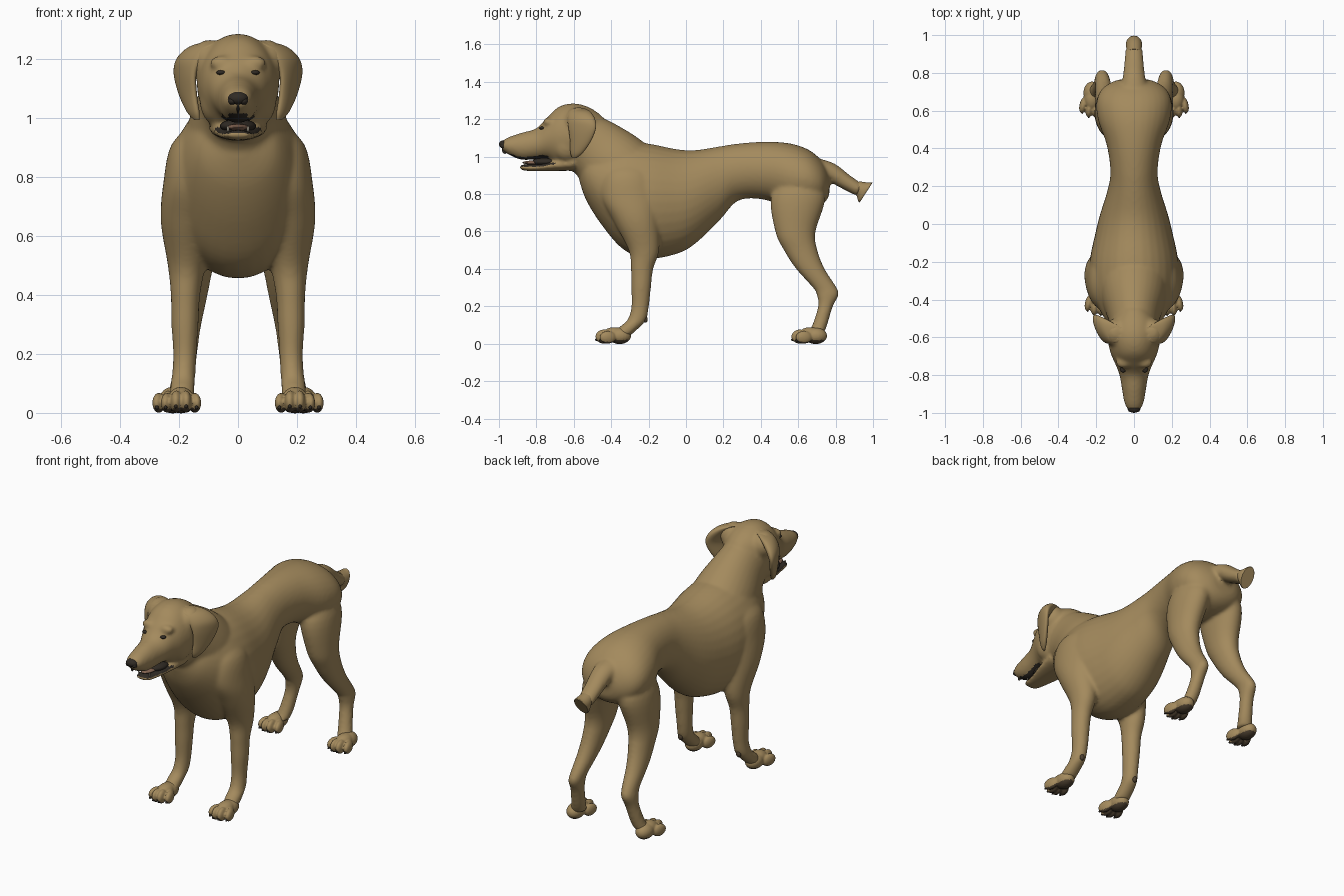
import bpy, bmesh, math
from mathutils import Vector, Matrix

cube = bpy.data.objects.get("Cube")
if cube:
    bpy.data.objects.remove(cube, do_unlink=True)


def material(name, rgb):
    mat = bpy.data.materials.new(name)
    mat.use_nodes = True
    mat.diffuse_color = (*rgb, 1)
    mat.node_tree.nodes["Principled BSDF"].inputs["Base Color"].default_value = (*rgb, 1)
    return mat


FUR = material("tan fur", (0.37, 0.255, 0.11))
DARK = material("dark skin", (0.03, 0.024, 0.018))
PAD = material("pad brown", (0.075, 0.052, 0.03))
TONGUE = material("tongue brown", (0.23, 0.13, 0.085))
TOOTH = material("tooth ivory", (0.6, 0.54, 0.42))
UP, BACK = Vector((0, 0, 1)), Vector((0, 1, 0))


def smooth_sections(sections, steps=5):
    """Catmull-Rom interpolation of whole cross-sections."""
    pts = [sections[0], *sections, sections[-1]]
    out = []
    for a, b, c, d in zip(pts, pts[1:], pts[2:], pts[3:]):
        for i in range(steps):
            t = i / steps
            out.append([q + t / 2 * (r - p + t * (2 * p - 5 * q + 4 * r - s + t * (3 * (q - r) + s - p)))
                        for p, q, r, s in zip(a, b, c, d)])
    return out + [list(sections[-1])]


def tube(bm, sections, normal=None, side=1, sides=32):
    """Loft ellipses (x, y, z, half width, half depth); normal is the depth direction."""
    secs = smooth_sections(sections)
    rings = []
    for i, (x, y, z, rx, rn) in enumerate(secs):
        n = normal
        if n is None:
            a, b = secs[max(i - 1, 0)], secs[min(i + 1, len(secs) - 1)]
            n = Vector((0, a[2] - b[2], b[1] - a[1])).normalized()
        centre = Vector((x * side, y, z))
        ring = []
        for k in range(sides):
            ang = math.tau * k / sides
            offset = Vector((max(rx, 0.003) * math.cos(ang), 0, 0)) + n * max(rn, 0.003) * math.sin(ang)
            ring.append(bm.verts.new(centre + offset))
        rings.append(ring)
    faces = [bm.faces.new(rings[0]), bm.faces.new(rings[-1][::-1])]
    for r, s in zip(rings, rings[1:]):
        for k in range(sides):
            j = (k + 1) % sides
            faces.append(bm.faces.new((r[k], s[k], s[j], r[j])))
    bmesh.ops.recalc_face_normals(bm, faces=faces)


def spans(rows):
    """Turn (y, top, bottom, half width) rows into sections."""
    return [(0, y, (t + b) / 2, w, (t - b) / 2) for y, t, b, w in rows]


def blob(bm, centre, radii, turn=0):
    mat = Matrix.Translation(centre) @ Matrix.Rotation(turn, 4, 'Z') @ Matrix.Diagonal((*radii, 1))
    bmesh.ops.create_uvsphere(bm, u_segments=20, v_segments=12, radius=1, matrix=mat)


def finish(bm, name, *mats, angle=60):
    mesh = bpy.data.meshes.new(name)
    bm.to_mesh(mesh)
    bm.free()
    obj = bpy.data.objects.new(name, mesh)
    bpy.context.collection.objects.link(obj)
    for m in mats:
        mesh.materials.append(m)
    bpy.ops.object.select_all(action='DESELECT')
    obj.select_set(True)
    bpy.context.view_layer.objects.active = obj
    bpy.ops.object.shade_smooth_by_angle(angle=math.radians(angle))
    return obj


def fuse(bm, name, voxel, rounds, *mats):
    """Merge overlapping masses into one smooth skin."""
    obj = finish(bm, name, *mats)
    remesh = obj.modifiers.new("fuse", 'REMESH')
    remesh.mode, remesh.voxel_size, remesh.use_smooth_shade = 'VOXEL', voxel, True
    relax = obj.modifiers.new("relax", 'SMOOTH')
    relax.factor, relax.iterations = 0.5, rounds
    bpy.ops.object.convert(target='MESH')
    obj = bpy.context.object
    obj.data.materials.clear()
    for m in mats:
        obj.data.materials.append(m)
    for p in obj.data.polygons:
        p.use_smooth = True
    return obj


# Body mass: torso, neck, skull, jaw and tail
body = bmesh.new()
tube(body, spans([
    (-.57, .95, .87, .04), (-.53, 1.02, .76, .13), (-.44, 1.06, .62, .19), (-.33, 1.08, .5, .23),
    (-.2, 1.07, .455, .235), (-.05, 1.04, .48, .205), (.05, 1.035, .535, .18), (.18, 1.055, .66, .14),
    (.28, 1.07, .765, .125), (.42, 1.08, .77, .145), (.55, 1.072, .72, .19), (.65, 1.04, .72, .198),
    (.72, .985, .74, .165), (.76, .92, .78, .095), (.768, .87, .83, .03)]), UP)
tube(body, [(0, -.6, 1.1, .12, .155), (0, -.5, 1.05, .135, .168),
            (0, -.4, .97, .168, .19), (0, -.3, .88, .19, .2)])
tube(body, spans([
    (-.45, 1.22, 1.06, .07), (-.52, 1.265, 1, .12), (-.6, 1.285, .95, .14), (-.68, 1.267, .95, .125),
    (-.74, 1.212, .985, .1), (-.8, 1.152, .985, .077), (-.88, 1.128, .983, .063),
    (-.95, 1.104, 1.012, .05), (-.985, 1.083, 1.04, .032)]), UP)
tube(body, spans([(-.6, 1, .925, .1), (-.72, .98, .923, .08), (-.8, .96, .922, .06),
                  (-.86, .958, .925, .05), (-.89, .955, .933, .033)]), UP)
tube(body, [(0, .64, .94, .09, .06), (0, .76, .922, .062, .052),
            (0, .85, .868, .052, .042), (0, .93, .82, .045, .035)])

# Legs, brows, cheeks and ear roots, both sides
for s in (1, -1):
    tube(body, [(.1, -.3, .99, .04, .06), (.145, -.31, .91, .08, .13), (.165, -.3, .78, .088, .15),
                (.172, -.265, .65, .09, .12), (.174, -.225, .5, .064, .082), (.178, -.235, .4, .05, .06),
                (.18, -.24, .3, .046, .053), (.18, -.245, .2, .04, .047), (.184, -.262, .13, .04, .05),
                (.188, -.3, .09, .042, .055), (.19, -.345, .045, .042, .05)], BACK, s)
    tube(body, [(.07, .61, .93, .08, .06), (.11, .6, .79, .092, .145), (.135, .585, .6, .074, .108),
                (.145, .613, .5, .062, .09), (.155, .665, .4, .052, .077), (.165, .742, .3, .041, .064),
                (.17, .758, .26, .039, .059), (.175, .746, .2, .037, .04), (.19, .715, .1, .039, .04),
                (.205, .69, .05, .042, .045)], BACK, s)
    blob(body, (s * .055, -.735, 1.185), (.042, .03, .025))
    blob(body, (s * .075, -.635, 1.06), (.055, .08, .085))
    blob(body, (s * .095, -.575, 1.19), (.07, .075, .075))

dog = fuse(body, "body", 0.009, 11, FUR, DARK)
for p in dog.data.polygons:
    c, n = p.center, p.normal
    upper_lip = .967 < c.z < 1.015 and n.z < -.75
    lower_lip = .93 < c.z < .967 and n.z > .4
    p.material_index = int(c.y < -.7 and (upper_lip or lower_lip))

# Cropped tail end
bm = bmesh.new()
tube(bm, [(0, .91, .843, .036, .03), (0, .94, .824, .042, .046), (0, .957, .812, .042, .062),
          (0, .963, .808, .038, .062)])
finish(bm, "tail_end", FUR, angle=40)

# Nose, mouth and tongue
bm = bmesh.new()
blob(bm, (0, -.975, 1.066), (.034, .025, .022))
for s in (1, -1):
    blob(bm, (s * .019, -.977, 1.057), (.015, .018, .013))
blob(bm, (0, -.968, 1.035), (.005, .016, .02))
finish(bm, "nose", DARK)
bm = bmesh.new()
blob(bm, (0, -.75, .972), (.062, .075, .024))
finish(bm, "mouth_interior", DARK)
bm = bmesh.new()
blob(bm, (0, -.8, .968), (.036, .075, .012))
finish(bm, "tongue", TONGUE)
bm = bmesh.new()
for s in (1, -1):
    blob(bm, (s * .034, -.862, .962), (.004, .004, .01))
finish(bm, "lower_teeth", TOOTH)

for s, label in ((1, "left"), (-1, "right")):
    # Hanging ear, flaring outward towards its back edge
    bm = bmesh.new()
    tube(bm, [(.08, -.58, 1.258, .03, .04), (.122, -.57, 1.24, .04, .06), (.158, -.56, 1.2, .038, .074),
              (.175, -.555, 1.15, .026, .073), (.17, -.565, 1.08, .022, .055),
              (.16, -.585, 1.02, .017, .033), (.152, -.597, .992, .008, .01)], BACK, s)
    for v in bm.verts:
        v.co.x += s * .4 * (v.co.y + .565)
    finish(bm, label + "_ear", FUR)
    # Eye
    bm = bmesh.new()
    blob(bm, (s * .058, -.77, 1.153), (.016, .016, .008), s * .5)
    finish(bm, label + "_eye", DARK)
    # Wrist pad
    bm = bmesh.new()
    blob(bm, (s * .187, -.217, .13), (.014, .012, .018))
    finish(bm, label + "_wrist_pad", PAD)
    # Paws with four fanned toes, brown soles and dark claws
    for part, x, y in (("front", .193, -.38), ("hind", .222, .668)):
        bm, claws = bmesh.new(), bmesh.new()
        blob(bm, (s * x, y + .025, .042), (.046, .062, .044))
        blob(bm, (s * x, y - .005, .052), (.042, .06, .036))
        for i in range(4):
            u = i - 1.5
            inner = abs(u) < 1
            toe = Vector((s * x + u * .031, y - (.06 if inner else .038), .038 if inner else .034))
            blob(bm, toe, (.02, .045, toe.z), u * .15)
            blob(claws, toe + Vector((u * .004, -.036, -.016)), (.006, .011, .007))
        paw = fuse(bm, f"{label}_{part}_paw", 0.005, 3, FUR, PAD)
        for p in paw.data.polygons:
            p.material_index = int(p.normal.z < -.55)
        finish(claws, f"{label}_{part}_claws", DARK)
